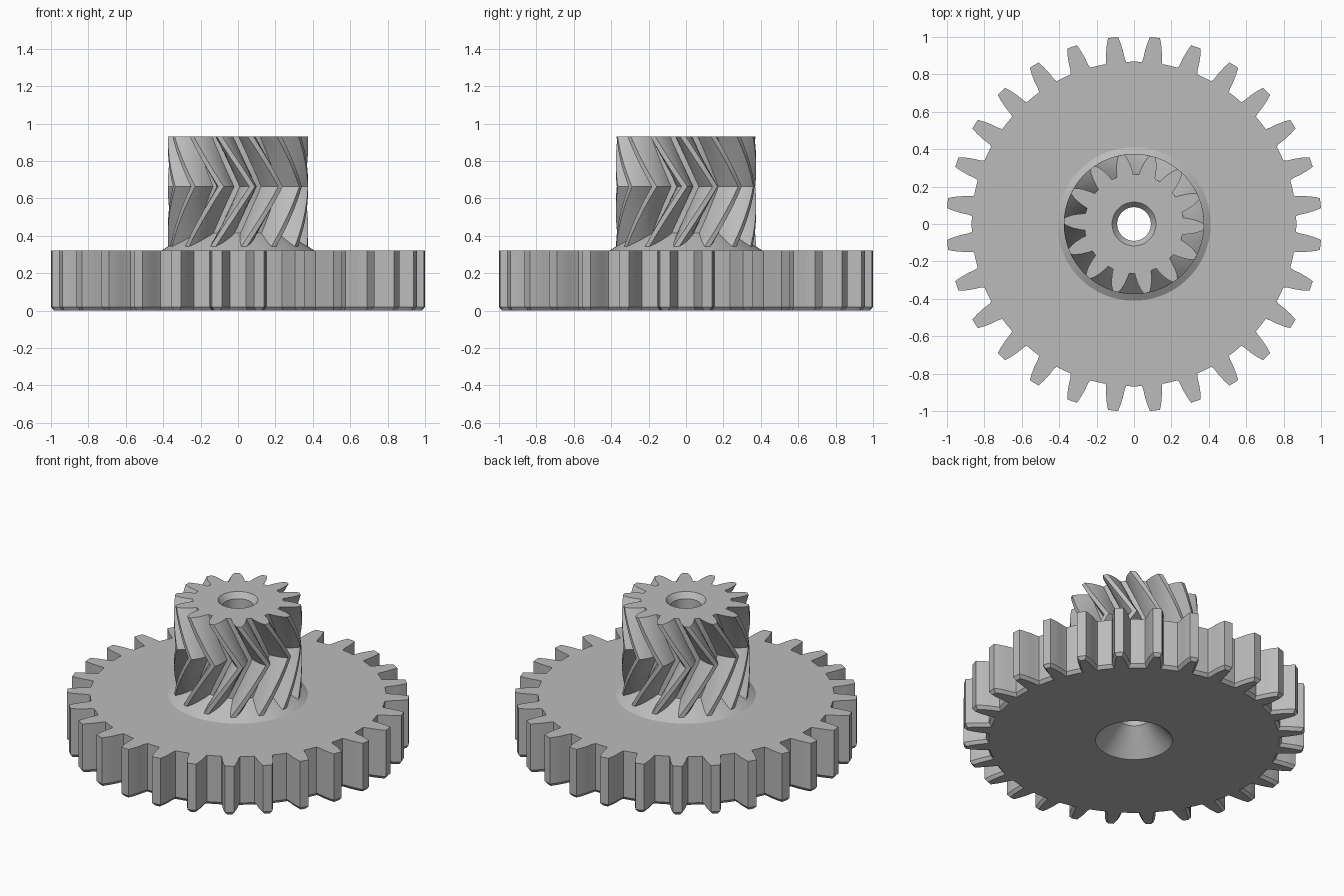
import bpy, bmesh
from math import sin, cos, tau, radians

old = bpy.data.objects.get("Cube")
if old:
    bpy.data.objects.remove(old)

grey = bpy.data.materials.new("plain grey")
grey.use_nodes = True
colour = (0.5, 0.5, 0.5, 1)
grey.diffuse_color = colour
grey.node_tree.nodes["Principled BSDF"].inputs["Base Color"].default_value = colour


def outline(teeth, flank, turn, shrink=0.0):
    """Polar gear outline; flank lists (radius, half width) from root to tip."""
    pts = []
    for k in range(teeth):
        mid = turn + tau * k / teeth
        side = [(r - shrink, (w - shrink * 0.7) / r) for r, w in flank]
        pts += [(r, mid - a) for r, a in side]
        pts += [(r, mid + a) for r, a in reversed(side)]
        pts.append((flank[0][0] - shrink, mid + tau / teeth / 2))
    return pts


def circle_like(pts, radius):
    return [(radius, a) for _, a in pts]


def build(name, layers):
    """Skin a stack of equal-length polar loops, each paired with a height."""
    bm = bmesh.new()
    rings = [[bm.verts.new((r * cos(a), r * sin(a), z)) for r, a in pts]
             for pts, z in layers]
    for low, high in zip(rings, rings[1:]):
        n = len(low)
        for i in range(n):
            j = (i + 1) % n
            bm.faces.new((low[i], low[j], high[j], high[i]))
    bm.normal_update()
    mesh = bpy.data.meshes.new(name)
    bm.to_mesh(mesh)
    bm.free()
    obj = bpy.data.objects.new(name, mesh)
    bpy.context.collection.objects.link(obj)
    mesh.materials.append(grey)
    bpy.ops.object.select_all(action="DESELECT")
    obj.select_set(True)
    bpy.context.view_layer.objects.active = obj
    bpy.ops.object.shade_smooth_by_angle(angle=radians(25))
    return obj


BORE = 0.09
RECESS_TOP = 0.15

# Large spur wheel: countersunk underside, chamfered lower edge, conical collar
wheel_flank = [(0.868, 0.055), (0.885, 0.05), (0.93, 0.045), (0.97, 0.037), (1.0036, 0.027)]
WHEEL_TEETH = 28
half_pitch = tau / WHEEL_TEETH / 2
rim = outline(WHEEL_TEETH, wheel_flank, half_pitch)
rim_low = outline(WHEEL_TEETH, wheel_flank, half_pitch, 0.016)
build("spur_wheel", [
    (circle_like(rim, BORE), RECESS_TOP),
    (circle_like(rim, 0.226), 0),
    (rim_low, 0),
    (rim, 0.02),
    (rim, 0.32),
    (circle_like(rim, 0.41), 0.32),
    (circle_like(rim, 0.24), 0.43),
])

# Herringbone pinion: teeth twist one way up to the middle, then back
pinion_flank = [(0.265, 0.044), (0.285, 0.043), (0.325, 0.036), (0.352, 0.027), (0.375, 0.015)]
PINION_TEETH = 14
BOTTOM, MIDDLE, TOP = 0.32, 0.663, 0.93
TWIST = radians(27) / (TOP - MIDDLE)
STEPS = 8
heights = [BOTTOM + (MIDDLE - BOTTOM) * i / STEPS for i in range(STEPS)]
heights += [MIDDLE + (TOP - MIDDLE) * i / STEPS for i in range(STEPS + 1)]
layers = []
for z in heights:
    turn = radians(-2.5) + TWIST * (TOP - MIDDLE - abs(z - MIDDLE))
    layers.append((outline(PINION_TEETH, pinion_flank, turn), z))

# Chamfered bore running down to the recess
crown = layers[-1][0]
layers += [(circle_like(crown, 0.117), TOP),
           (circle_like(crown, BORE), TOP - 0.035),
           (circle_like(crown, BORE), RECESS_TOP)]
build("herringbone_pinion", layers)
